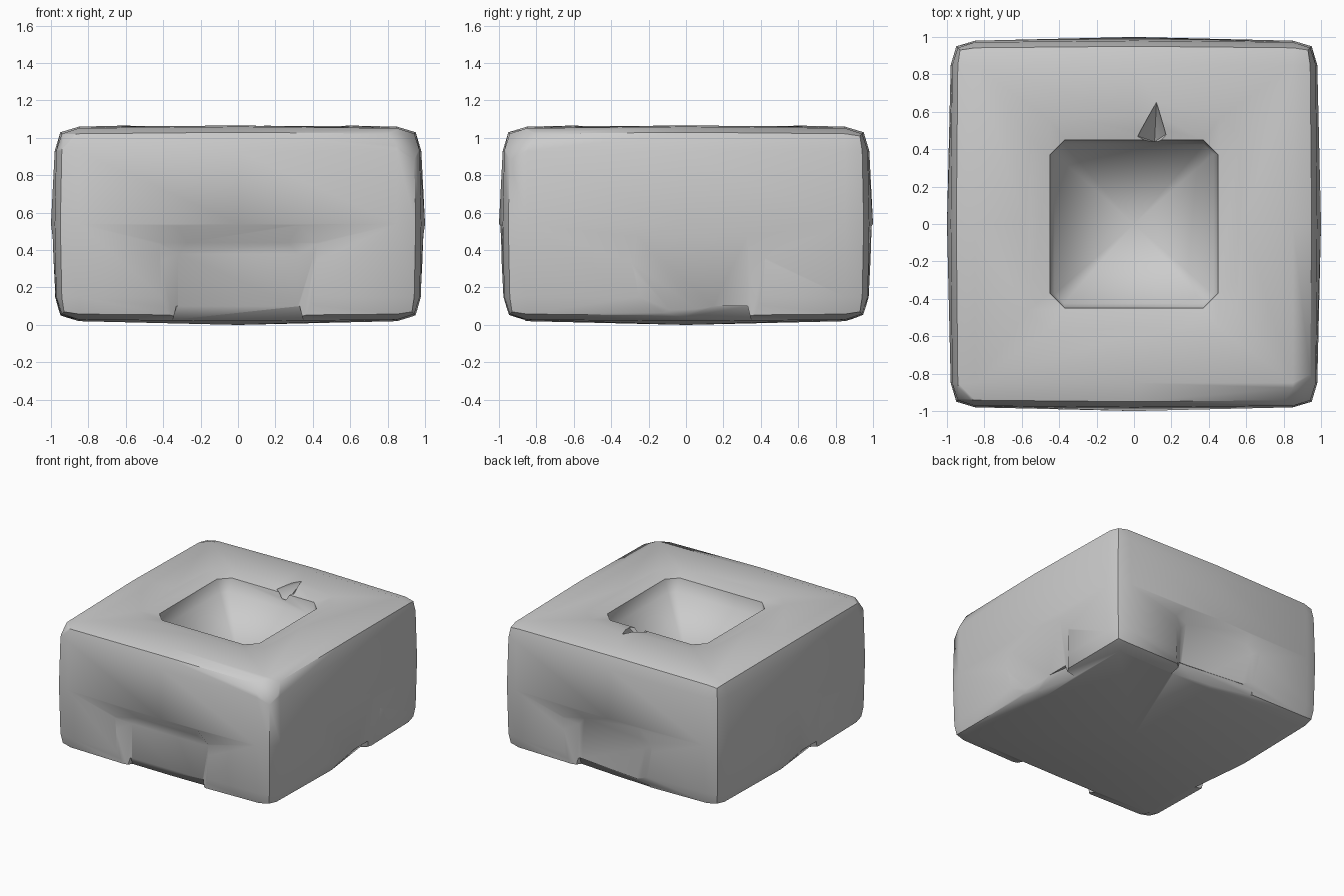
import bpy, bmesh
from math import radians
from mathutils import Vector, Matrix

if "Cube" in bpy.data.objects:
    bpy.data.objects.remove(bpy.data.objects["Cube"])


def make_object(name, bm):
    bmesh.ops.recalc_face_normals(bm, faces=bm.faces[:])
    me = bpy.data.meshes.new(name)
    bm.to_mesh(me)
    bm.free()
    ob = bpy.data.objects.new(name, me)
    bpy.context.collection.objects.link(ob)
    return ob


def hull(name, pts, turn=0):
    bm = bmesh.new()
    rot = Matrix.Rotation(radians(turn), 3, 'Z')
    for p in pts:
        bm.verts.new(rot @ Vector(p))
    res = bmesh.ops.convex_hull(bm, input=bm.verts[:])
    junk = {e for e in res["geom_interior"] + res["geom_unused"]
            if isinstance(e, bmesh.types.BMVert)}
    bmesh.ops.delete(bm, geom=list(junk), context='VERTS')
    return make_object(name, bm)


# bulging stone block: gridded cube with pulled-in edges
HALF = (1.0, 1.0, 0.54)
bm = bmesh.new()
bmesh.ops.create_cube(bm, size=2)
for axis in range(3):
    for at in (-0.5, 0, 0.5):
        no = Vector((0, 0, 0))
        no[axis] = 1
        bmesh.ops.bisect_plane(bm, geom=bm.verts[:] + bm.edges[:] + bm.faces[:],
                               plane_co=no * at, plane_no=no)
STEP = {0: 0, 1: 0.85, 2: 1.0}
PULL = {0: 0, 1: 0.02, 2: 0.05}
for v in bm.verts:
    k = [round(abs(c) * 2) for c in v.co]
    new = []
    for i in range(3):
        s = 1 if v.co[i] > 0 else -1
        a, b = [PULL[k[j]] for j in range(3) if j != i]
        p = HALF[i] if k[i] == 2 else (HALF[i] - 0.15) * (k[i] == 1)
        if k[i] == 2:
            p -= max(a, b) + 0.4 * min(a, b)
        new.append(s * p)
    v.co = Vector(new) + Vector((0, 0, HALF[2]))

# chipped front top corners
for sx, dist in ((1, 2.77), (-1, 2.83)):
    no = Vector((sx, -1, 1))
    cut = bmesh.ops.bisect_plane(bm, geom=bm.verts[:] + bm.edges[:] + bm.faces[:],
                                 plane_co=no * dist / 3, plane_no=no, clear_outer=True)
    edges = [e for e in cut["geom_cut"] if isinstance(e, bmesh.types.BMEdge)]
    bmesh.ops.holes_fill(bm, edges=edges)
block = make_object("stone_basin", bm)

cutters = []

# inverted pyramid bowl with a sloping lip
bm = bmesh.new()
rings = []
for r, c, z in ((0.64, 0.12, 1.2), (0.64, 0.12, 1.08), (0.45, 0.08, 1.035), (0.425, 0.05, 0.93)):
    q = r - c
    pts = [(r, -q), (r, q), (q, r), (-q, r), (-r, q), (-r, -q), (-q, -r), (q, -r)]
    rings.append([bm.verts.new((x, y, z)) for x, y in pts])
bm.faces.new(rings[0])
apex = bm.verts.new((0, 0, 0.62))
for i in range(8):
    j = (i + 1) % 8
    for a, b in zip(rings, rings[1:]):
        bm.faces.new((a[i], a[j], b[j], b[i]))
    bm.faces.new((rings[-1][i], rings[-1][j], apex))
cutters.append(make_object("bowl_cutter", bm))

# small crack in the back lip
cutters.append(hull("crack_cutter", [(0.02, 0.44, 1.15), (0.02, 0.47, 1.03), (0.18, 0.44, 1.15),
                                     (0.17, 0.48, 1.03), (0.12, 0.66, 1.15), (0.12, 0.65, 1.06),
                                     (0.11, 0.44, 0.95)]))

# hand recesses: turn, depth at left and right end, depth share at the top
for turn, dl, dr, top in ((0, 0.09, 0.09, 1), (90, -0.01, 0.09, 0.15),
                          (180, 0.10, 0.03, 0.8), (270, -0.01, 0.08, 0.15)):
    pts = []
    for s, d in ((-1, dl), (1, dr)):
        for y in (-1.0, -1.2):
            pts += [(s * x, y, z) for x, z in ((0.44, -0.1), (0.44, 0.44), (0.33, 0.54))]
        pts += [(s * 0.32, d - 1, -0.1), (s * 0.32, d * top - 1, 0.38),
                (s * 0.27, d * top - 1, 0.44)]
    cutters.append(hull("recess_cutter", pts, turn))
    # rounded-under lower edge of the recess
    pts = []
    for s, d in ((-1, dl), (1, dr)):
        pts += [(s * 0.33, d - 1.05, 0.10), (s * 0.33, d - 1.0, 0.10),
                (s * 0.36, d - 0.92, -0.02), (s * 0.36, d - 1.05, -0.02)]
    cutters.append(hull("undercut_cutter", pts, turn))

bpy.context.view_layer.objects.active = block
block.select_set(True)
for c in cutters:
    c.hide_render = True
    m = block.modifiers.new("cut", 'BOOLEAN')
    m.operation = 'DIFFERENCE'
    m.solver = 'EXACT'
    m.object = c
    bpy.ops.object.modifier_apply(modifier=m.name)
    bpy.data.objects.remove(c)

bpy.ops.object.shade_smooth_by_angle(angle=radians(50))
